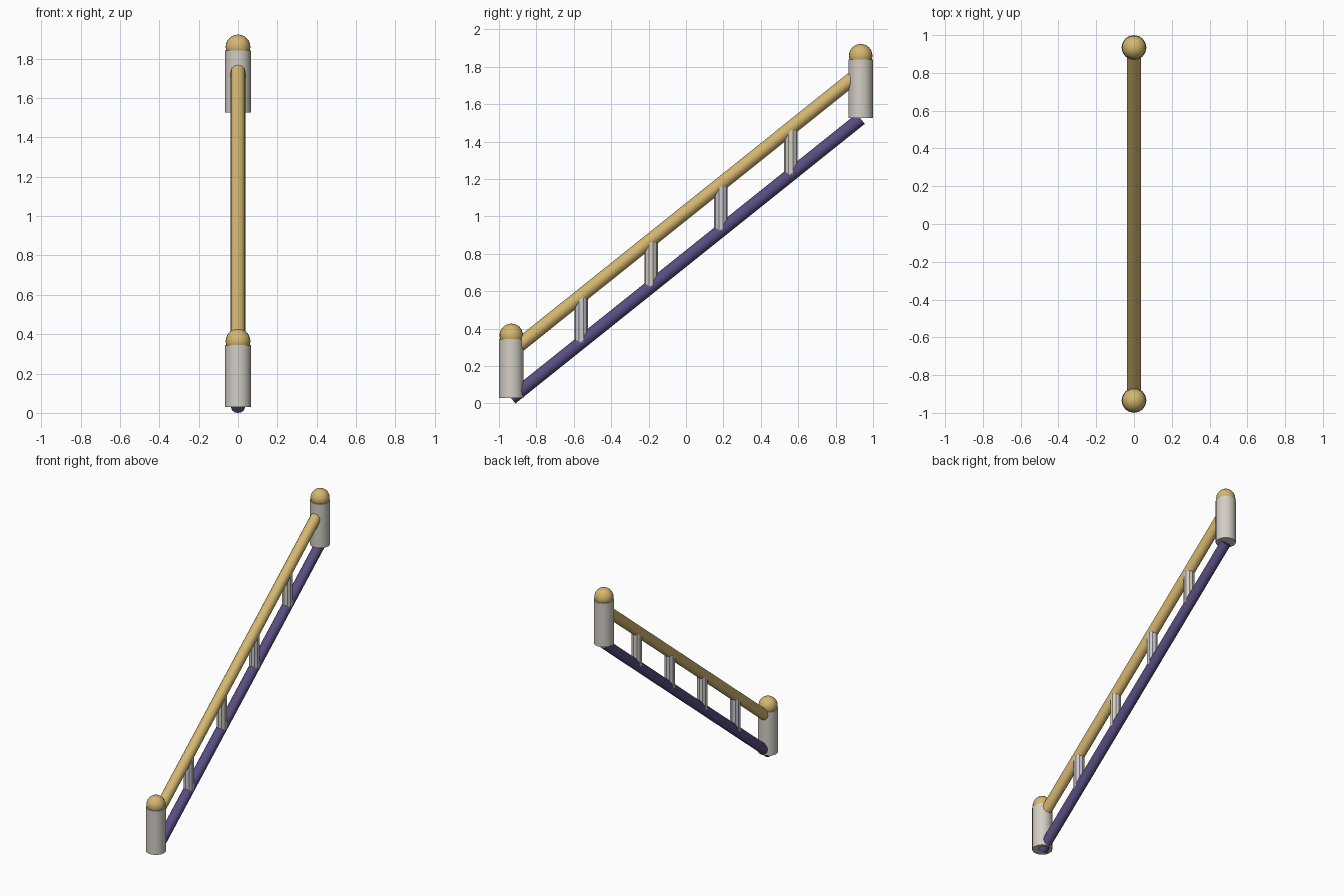
import bpy, math
from mathutils import Vector

if "Cube" in bpy.data.objects:
    bpy.data.objects.remove(bpy.data.objects["Cube"], do_unlink=True)


def material(name, color):
    m = bpy.data.materials.new(name)
    m.use_nodes = True
    m.diffuse_color = (*color, 1)
    m.node_tree.nodes["Principled BSDF"].inputs["Base Color"].default_value = (*color, 1)
    return m


GOLD = material("golden yellow", (0.66, 0.47, 0.16))
STONE = material("warm grey", (0.65, 0.62, 0.56))
LILAC = material("lilac grey", (0.60, 0.57, 0.63))
PURPLE = material("deep purple", (0.10, 0.075, 0.22))


def finish(name, mat):
    obj = bpy.context.object
    obj.name = name
    obj.data.materials.append(mat)
    bpy.ops.object.shade_smooth_by_angle(angle=math.radians(35))


def rod(name, start, end, radius, mat, sides):
    a, b = Vector(start), Vector(end)
    bpy.ops.mesh.primitive_cylinder_add(
        vertices=sides, radius=radius, depth=(b - a).length, location=(a + b) / 2,
        rotation=(b - a).to_track_quat("Z", "Y").to_euler())
    finish(name, mat)


SPAN = 0.934                      # half distance between the posts
RISE = 1.495                      # height gained from front to back
LOW, HIGH = 0.027, 0.277          # rail heights at the front post


def slope(y, base):
    return base + RISE * (y + SPAN) / (2 * SPAN)


# End posts with ball caps
for label, y in (("front", -SPAN), ("back", SPAN)):
    z = slope(y, 0)
    rod(label + "_post", (0, y, z + 0.03), (0, y, z + 0.345), 0.066, STONE, 16)
    bpy.ops.mesh.primitive_uv_sphere_add(segments=20, ring_count=12, radius=0.063,
                                         location=(0, y, z + 0.364))
    finish(label + "_post_cap", GOLD)

# Sloping rails
for name, base, radius, mat in (("handrail", HIGH, 0.037, GOLD),
                                ("bottom_rail", LOW, 0.035, PURPLE)):
    rod(name, (0, -SPAN, slope(-SPAN, base)), (0, SPAN, slope(SPAN, base)), radius, mat, 12)

# Balusters in alternating greys
for i in range(4):
    y = SPAN * (-0.6 + 0.4 * i)
    rod(f"baluster_{i + 1}", (0, y, slope(y, LOW)), (0, y, slope(y, HIGH)),
        0.036, STONE if i % 2 else LILAC, 10)
